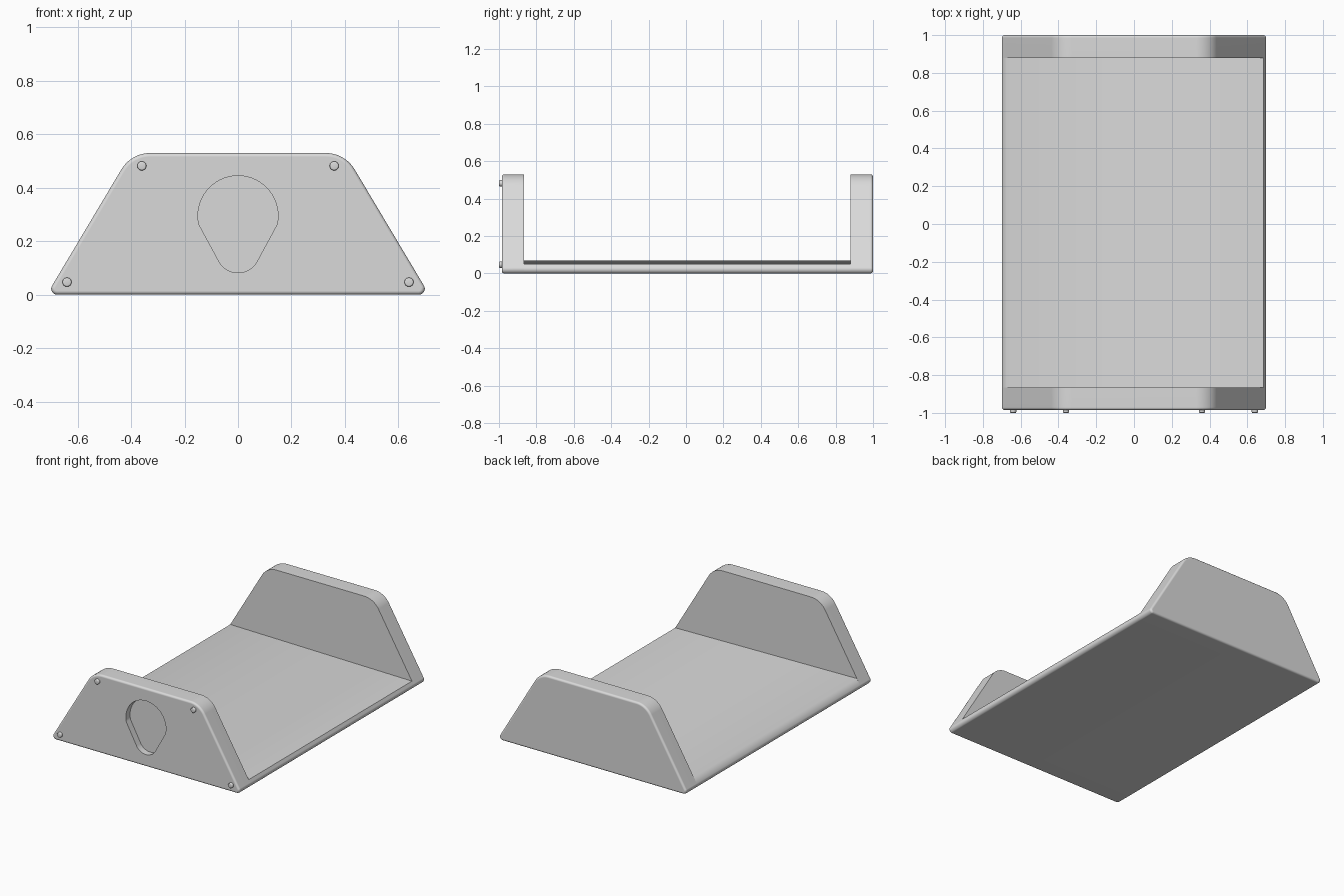
import bpy, bmesh, math
from mathutils import Vector

if "Cube" in bpy.data.objects:
    bpy.data.objects.remove(bpy.data.objects["Cube"])

grey = bpy.data.materials.new("light grey")
grey.use_nodes = True
grey.diffuse_color = (0.7, 0.7, 0.7, 1)
grey.node_tree.nodes["Principled BSDF"].inputs["Base Color"].default_value = (0.7, 0.7, 0.7, 1)


def fillet(corner, before, after, radius, steps=8):
    """Points of an arc rounding a profile corner."""
    c, a, b = Vector(corner), Vector(before), Vector(after)
    u, v = (a - c).normalized(), (b - c).normalized()
    half = u.angle(v) / 2
    center = c + (u + v).normalized() * radius / math.sin(half)
    start = c + u * radius / math.tan(half) - center
    end = c + v * radius / math.tan(half) - center
    return [center + start.lerp(end, i / steps).normalized() * radius for i in range(steps + 1)]


def arc(cx, cz, radius, start, end, steps):
    angles = [math.radians(start + (end - start) * i / steps) for i in range(steps + 1)]
    return [Vector((cx + radius * math.cos(t), cz + radius * math.sin(t))) for t in angles]


def extrude(name, profile, y0, y1, bevel_y=None, bevel=0.014, caps=True):
    """Extrude an x-z profile along y, optionally rounding the rim at bevel_y."""
    bm = bmesh.new()
    front = [bm.verts.new((p.x, y0, p.y)) for p in profile]
    back = [bm.verts.new((p.x, y1, p.y)) for p in profile]
    n = len(profile)
    for i in range(n):
        j = (i + 1) % n
        bm.faces.new((front[i], front[j], back[j], back[i]))
    if caps:
        bm.faces.new(front)
        bm.faces.new(back)
    bmesh.ops.recalc_face_normals(bm, faces=bm.faces)
    if bevel_y is not None:
        rim = [e for e in bm.edges if all(abs(v.co.y - bevel_y) < 1e-5 for v in e.verts)]
        bmesh.ops.bevel(bm, geom=rim, offset=bevel, segments=3, profile=0.5, affect='EDGES')
    mesh = bpy.data.meshes.new(name)
    bm.to_mesh(mesh)
    bm.free()
    obj = bpy.data.objects.new(name, mesh)
    bpy.context.collection.objects.link(obj)
    mesh.materials.append(grey)
    return obj


def select(obj):
    bpy.ops.object.select_all(action='DESELECT')
    obj.select_set(True)
    bpy.context.view_layer.objects.active = obj


def smooth(obj):
    select(obj)
    bpy.ops.object.shade_smooth_by_angle(angle=math.radians(40))


# Shared corners of the trapezoid outline
BL, BR, TR, TL = (-0.716, 0), (0.716, 0), (0.4, 0.53), (-0.4, 0.53)
bottom = fillet(BL, TL, BR, 0.022) + fillet(BR, BL, TR, 0.022)
outline = bottom + fillet(TR, BR, TL, 0.124) + fillet(TL, TR, BL, 0.124)

# End plates, rounded on their outer rims
front_plate = extrude("front_plate", outline, -0.985, -0.865, bevel_y=-0.985)
back_plate = extrude("back_plate", outline, 0.88, 1.0, bevel_y=1.0)

# Teardrop recess in the front plate
teardrop = arc(0, 0.295, 0.15, -12, 192, 32) + arc(0, 0.163, 0.081, 209, 331, 16)
cutter = extrude("recess_cutter", teardrop, -1.1, -0.94)
cutter.hide_render = True
cut = front_plate.modifiers.new("recess", 'BOOLEAN')
cut.operation, cut.solver, cut.object = 'DIFFERENCE', 'EXACT', cutter
select(front_plate)
bpy.ops.object.modifier_apply(modifier=cut.name)
bpy.data.objects.remove(cutter)

for plate in (front_plate, back_plate):
    smooth(plate)
    weighted = plate.modifiers.new("weighted_normals", 'WEIGHTED_NORMAL')
    weighted.keep_sharp = True

# Bed: slightly sloping floor, soft on its right edge and crisp on its left edge
bed_profile = bottom + [Vector((0.686, 0.05)), Vector((-0.674, 0.07))]
bed = extrude("bed", bed_profile, -0.865, 0.88, caps=False)
select(bed)
bpy.ops.object.shade_smooth()
for e in bed.data.edges:
    ends = [bed.data.vertices[i].co for i in e.vertices]
    if all(p.x > 0.6 and p.z > 0.045 for p in ends):
        e.use_edge_sharp = True

# Screw heads at the four corners of the front plate
for side, sx in (("left", 1), ("right", -1)):
    for level, x, z in (("upper", 0.36, 0.482), ("lower", 0.64, 0.047)):
        head = arc(sx * x, z, 0.017, 0, 345, 23)
        smooth(extrude(f"{level}_{side}_screw", head, -1.0, -0.98, bevel_y=-1.0, bevel=0.005))
